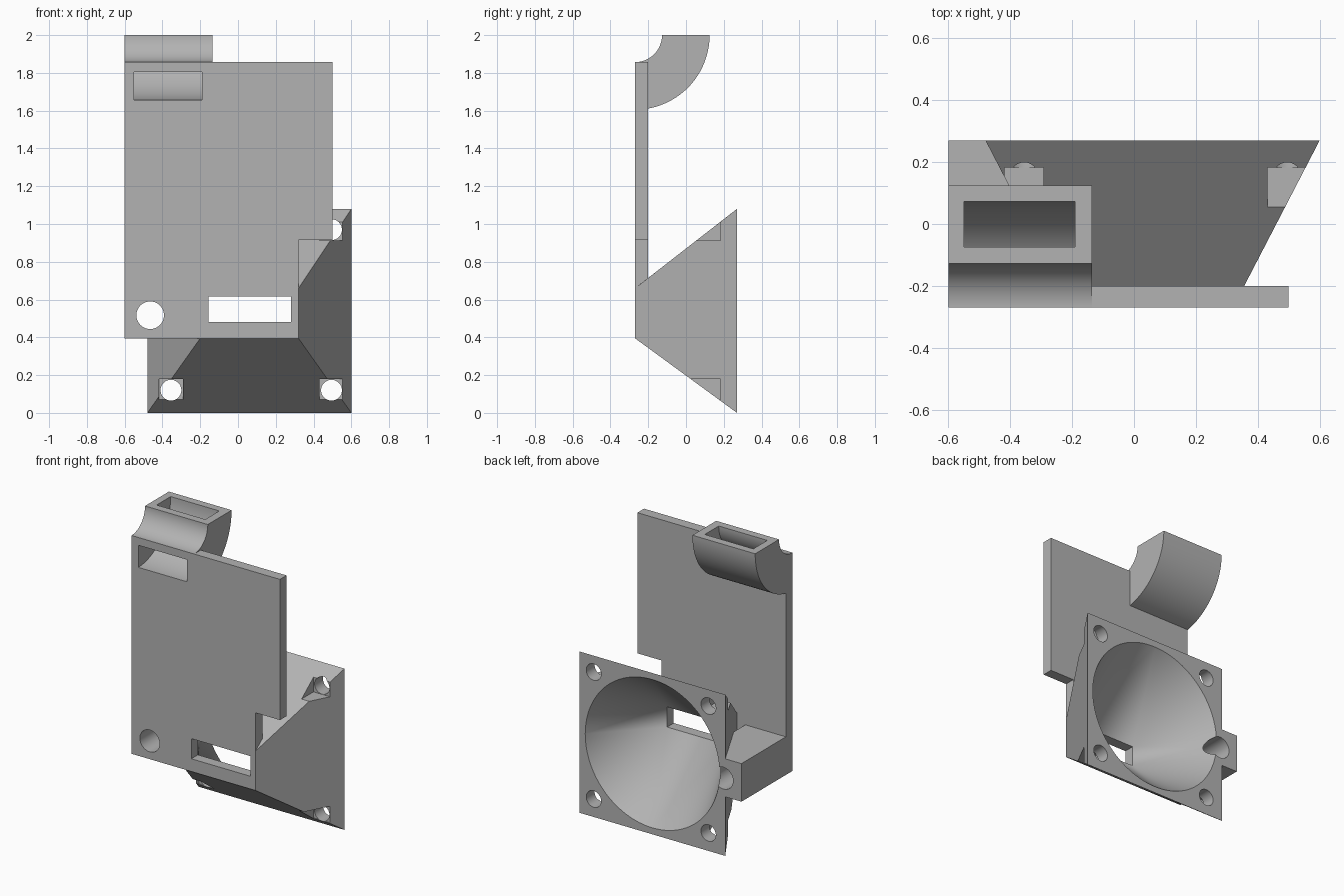
import bpy, bmesh, math

if "Cube" in bpy.data.objects:
    bpy.data.objects.remove(bpy.data.objects["Cube"], do_unlink=True)

grey = bpy.data.materials.new("plain_grey")
grey.use_nodes = True
grey.diffuse_color = (0.45, 0.45, 0.45, 1)
grey.node_tree.nodes["Principled BSDF"].inputs["Base Color"].default_value = (0.45, 0.45, 0.45, 1)

FRONT, PLATE_BACK, BACK = -0.27, -0.2, 0.27


def finish(name, bm):
    bmesh.ops.recalc_face_normals(bm, faces=bm.faces)
    mesh = bpy.data.meshes.new(name)
    bm.to_mesh(mesh)
    bm.free()
    mesh.materials.append(grey)
    ob = bpy.data.objects.new(name, mesh)
    bpy.context.scene.collection.objects.link(ob)
    return ob


def prism(name, points, direction):
    """Extrude a flat outline along a direction."""
    bm = bmesh.new()
    face = bm.faces.new([bm.verts.new(p) for p in points])
    ext = bmesh.ops.extrude_face_region(bm, geom=[face])
    verts = [g for g in ext["geom"] if isinstance(g, bmesh.types.BMVert)]
    bmesh.ops.translate(bm, verts=verts, vec=direction)
    return finish(name, bm)


def rect(x0, x1, z0, z1, y):
    return [(x0, y, z0), (x1, y, z0), (x1, y, z1), (x0, y, z1)]


def circle(x, z, r, y, n=64):
    return [(x + r * math.cos(math.tau * i / n), y, z + r * math.sin(math.tau * i / n))
            for i in range(n)]


def box(name, x0, x1, z0, z1, y0, y1):
    return prism(name, rect(x0, x1, z0, z1, y0), (0, y1 - y0, 0))


def hole(name, x, z, r):
    return prism(name, circle(x, z, r, -0.4), (0, 0.8, 0))


def hull(name, points):
    bm = bmesh.new()
    for p in points:
        bm.verts.new(p)
    bmesh.ops.convex_hull(bm, input=bm.verts)
    bmesh.ops.dissolve_limit(bm, angle_limit=0.001, verts=bm.verts, edges=bm.edges)
    return finish(name, bm)


def elbow(name, x0, x1, r_in, r_out, extra=0.0, n=32):
    """Quarter bend turning from the plate front up to the top."""
    def arc(r):
        pts = [(x0, FRONT + r * math.sin(a), 2 - r * math.cos(a))
               for a in (math.pi / 2 * i / n for i in range(n + 1))]
        if extra:
            pts = [(x0, FRONT - extra, 2 - r)] + pts + [(x0, FRONT + r, 2 + extra)]
        return pts
    return prism(name, arc(r_out) + arc(r_in)[::-1], (x1 - x0, 0, 0))


def combine(target, other, operation):
    mod = target.modifiers.new(operation, "BOOLEAN")
    mod.operation, mod.object, mod.solver = operation, other, "EXACT"
    bpy.context.view_layer.objects.active = target
    bpy.ops.object.modifier_apply(modifier=mod.name)
    bpy.data.objects.remove(other, do_unlink=True)


# Mounting plate with a notched lower corner
outline = [(-0.6, 0.395), (0.32, 0.395), (0.32, 0.915), (0.5, 0.915), (0.5, 1.857), (-0.6, 1.857)]
body = prism("duct_bracket", [(x, FRONT, z) for x, z in outline], (0, PLATE_BACK - FRONT, 0))

# Tapered fan shroud, screw block and curved top duct
combine(body, hull("fan_shroud", rect(-0.2, 0.32, 0.395, 0.66, FRONT)
                   + rect(-0.48, 0.6, 0, 1.08, BACK)), "UNION")
combine(body, box("screw_block", -0.6, -0.3, 0.395, 0.65, FRONT, BACK), "UNION")
combine(body, elbow("top_duct", -0.6, -0.135, 0.143, 0.395), "UNION")

# Funnel from the round fan opening to the slot in the plate
slot = (-0.157, 0.28, 0.48, 0.615)
cutters = [
    hull("funnel", rect(*slot, PLATE_BACK) + circle(0.06, 0.54, 0.5, BACK + 0.004, 96)),
    box("slot", *slot, FRONT - 0.05, PLATE_BACK + 0.01),
    elbow("duct_channel", -0.55, -0.19, 0.195, 0.343, 0.05),
    hole("screw_hole", -0.465, 0.517, 0.073),
]

# Corner fixing pockets, each with a hole through the back flange
for x in (-0.355, 0.495):
    for z, z0, z1 in ((0.12, 0.07, 0.18), (0.97, 0.913, 1.02)):
        cutters.append(box("pocket", x - 0.063, x + 0.063, z0, z1, -0.15, 0.182))
        cutters.append(prism("fixing_hole", circle(x, z, 0.055, -0.05), (0, 0.4, 0)))

for cutter in cutters:
    combine(body, cutter, "DIFFERENCE")

# Smooth curves, crisp edges
bpy.ops.object.select_all(action="DESELECT")
body.select_set(True)
bpy.context.view_layer.objects.active = body
bpy.ops.object.shade_smooth_by_angle(angle=math.radians(25))
